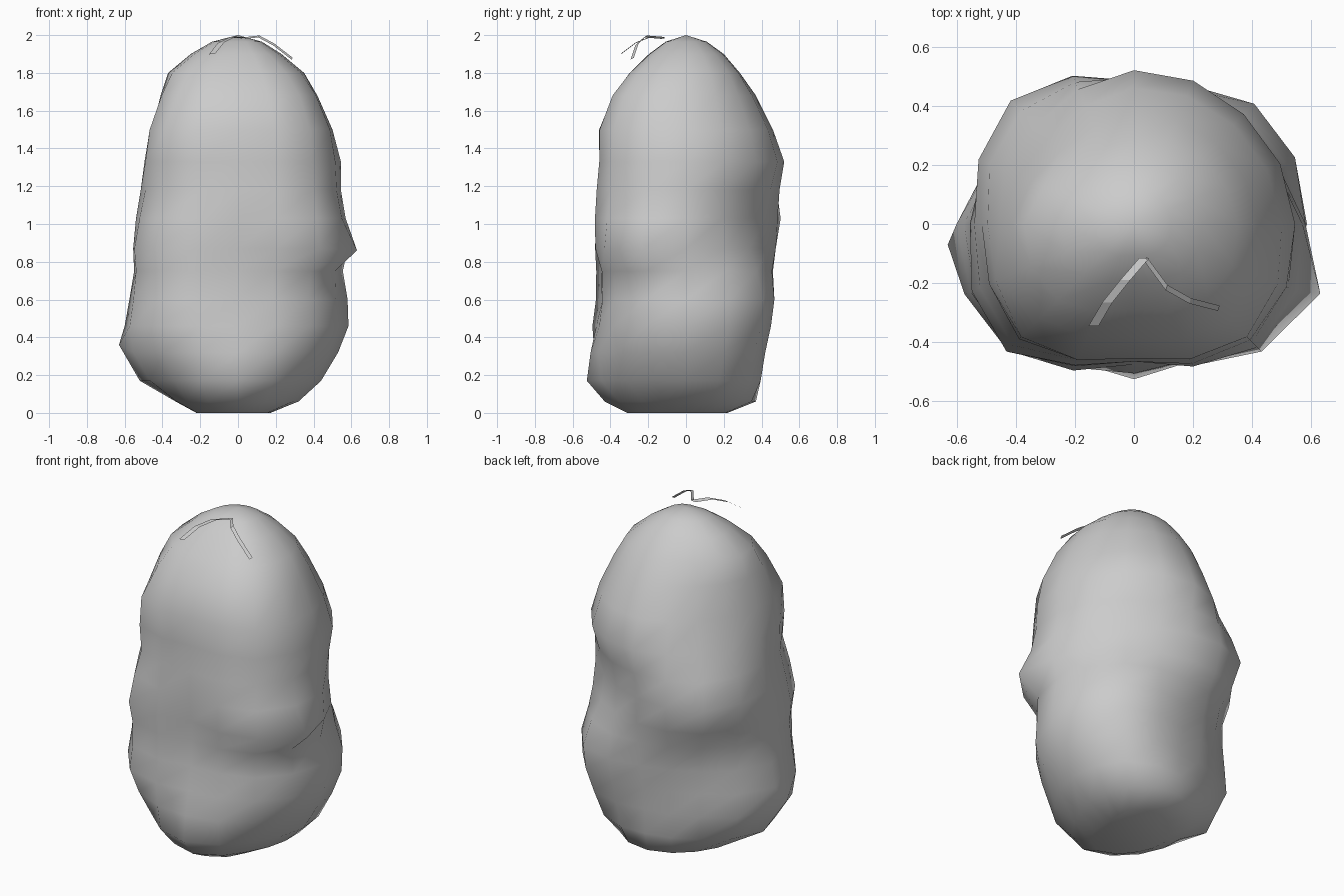
import bpy, bmesh
from math import cos, sin, pi
from mathutils import Vector

# height, then radius towards E, NE, N, NW, W, SW, S, SE
RINGS = [
    (0.00, .16, .22, .22, .19, .22, .25, .31, .22),
    (0.06, .32, .37, .37, .33, .33, .38, .43, .33),
    (0.17, .44, .46, .395, .41, .52, .48, .525, .44),
    (0.32, .53, .515, .40, .44, .615, .555, .505, .51),
    (0.46, .585, .56, .42, .445, .60, .605, .475, .54),
    (0.60, .58, .575, .44, .45, .575, .59, .45, .53),
    (0.75, .555, .53, .46, .475, .55, .59, .445, .54),
    (0.87, .58, .475, .475, .54, .555, .61, .445, .61),
    (1.03, .57, .455, .485, .59, .54, .58, .465, .59),
    (1.18, .545, .485, .495, .54, .515, .54, .465, .565),
    (1.33, .545, .525, .52, .47, .495, .55, .45, .555),
    (1.50, .50, .475, .46, .41, .455, .54, .455, .54),
    (1.68, .42, .39, .37, .35, .41, .45, .385, .46),
    (1.80, .35, .32, .285, .29, .37, .365, .29, .36),
    (1.90, .23, .22, .20, .21, .25, .24, .19, .23),
]
# small ring that rounds off the crown
RINGS.append((1.965,) + tuple(r * 0.55 for r in RINGS[-1][1:]))


def finish(bm, name):
    bmesh.ops.recalc_face_normals(bm, faces=bm.faces)
    mesh = bpy.data.meshes.new(name)
    bm.to_mesh(mesh)
    bm.free()
    obj = bpy.data.objects.new(name, mesh)
    bpy.context.collection.objects.link(obj)
    return obj


def sixteen(radii):
    # periodic smooth interpolation from 8 to 16 directions
    out = []
    for i in range(8):
        a, b, c, d = (radii[(i + k) % 8] for k in (-1, 0, 1, 2))
        out += [b, (9 * (b + c) - a - d) / 16]
    return out


# lumpy body
bm = bmesh.new()
loops = []
for z, *radii in RINGS:
    loops.append([bm.verts.new((r * cos(i * pi / 8), r * sin(i * pi / 8), z))
                  for i, r in enumerate(sixteen(radii))])
for lower, upper in zip(loops, loops[1:]):
    for i in range(16):
        j = (i + 1) % 16
        bm.faces.new((lower[i], lower[j], upper[j], upper[i]))
bm.faces.new(loops[0][::-1])
apex = bm.verts.new((0, 0, 2))
for i in range(16):
    bm.faces.new((loops[-1][i], loops[-1][(i + 1) % 16], apex))
# pointed knobs: right side, left foot
loops[7][15].co = (.63, -.235, .86)
loops[3][8].co = (-.63, -.07, .36)
for f in bm.faces:
    f.smooth = True
finish(bm, "body")


# thin sprout strips on the crown
def strip(name, path, width):
    bm = bmesh.new()
    w = Vector(width) / 2
    pairs = [(bm.verts.new(Vector(p) - w), bm.verts.new(Vector(p) + w)) for p in path]
    for (a, b), (c, d) in zip(pairs, pairs[1:]):
        bm.faces.new((a, b, d, c))
    finish(bm, name)


strip("sprout_left", [(.035, -.115, 1.985), (-.03, -.19, 1.99), (-.09, -.265, 1.96),
                      (-.137, -.345, 1.90)], (.034, 0, .004))
strip("sprout_right", [(.04, -.12, 1.985), (.11, -.215, 1.993), (.19, -.26, 1.95),
                       (.287, -.285, 1.875)], (.006, .018, .010))
